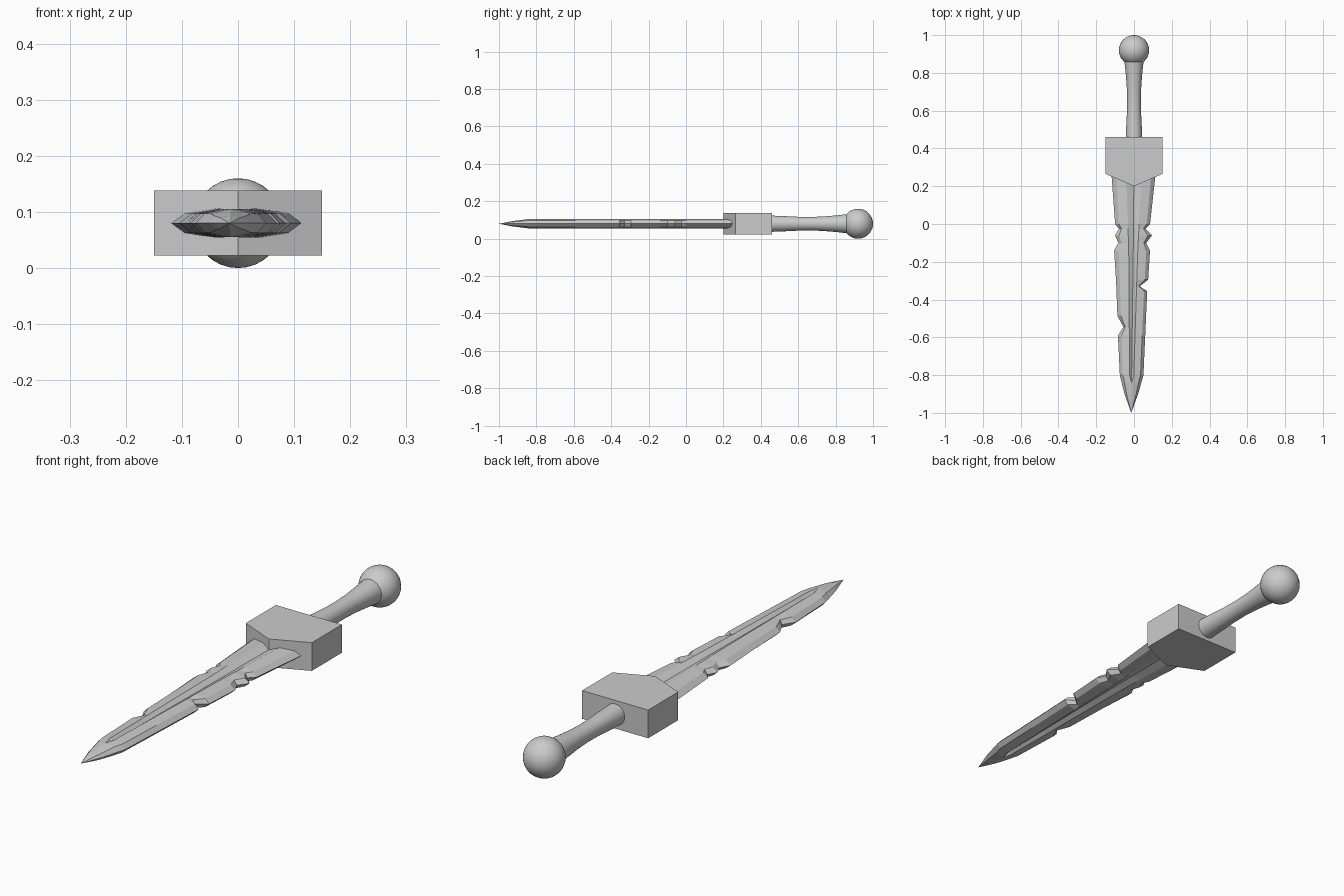
import bpy, bmesh, math

cube = bpy.data.objects.get("Cube")
if cube:
    bpy.data.objects.remove(cube)

MID = 0.08  # height of the weapon's centre line

steel = bpy.data.materials.new("grey_steel")
steel.use_nodes = True
colour = (0.6, 0.6, 0.6, 1)
steel.diffuse_color = colour
steel.node_tree.nodes["Principled BSDF"].inputs["Base Color"].default_value = colour


def finish(name, bm, smooth=False):
    """Turn a bmesh into a named, coloured object."""
    bmesh.ops.remove_doubles(bm, verts=bm.verts, dist=0.0003)
    bmesh.ops.recalc_face_normals(bm, faces=bm.faces)
    mesh = bpy.data.meshes.new(name)
    bm.to_mesh(mesh)
    bm.free()
    mesh.materials.append(steel)
    obj = bpy.data.objects.new(name, mesh)
    bpy.context.collection.objects.link(obj)
    if smooth:
        bpy.ops.object.select_all(action='DESELECT')
        obj.select_set(True)
        bpy.context.view_layer.objects.active = obj
        bpy.ops.object.shade_smooth_by_angle(angle=math.radians(40))
    return obj


def loft(rings):
    """Skin a list of equal rings and cap both ends."""
    bm = bmesh.new()
    loops = [[bm.verts.new(p) for p in ring] for ring in rings]
    n = len(loops[0])
    for a, b in zip(loops, loops[1:]):
        for i in range(n):
            j = (i + 1) % n
            bm.faces.new((a[i], a[j], b[j], b[i]))
    bm.faces.new(loops[0])
    bm.faces.new(loops[-1])
    return bm


def sample(points, y):
    """Linear interpolation along a list of (y, value), y falling."""
    for (y0, v0), (y1, v1) in zip(points, points[1:]):
        if y1 <= y <= y0:
            return v0 + (v1 - v0) * (y0 - y) / (y0 - y1)
    return points[-1][1]


# Blade: notched left and right edges, bevelled faces and a central groove
right_edge = [(0.3, -0.122), (0, -0.1), (-0.025, -0.08), (-0.06, -0.1),
              (-0.1, -0.083), (-0.14, -0.105), (-0.3, -0.095), (-0.485, -0.088),
              (-0.52, -0.07), (-0.545, -0.055), (-0.59, -0.085), (-0.8, -0.075),
              (-0.9, -0.05), (-1, -0.015)]
left_edge = [(0.3, 0.118), (0, 0.085), (-0.025, 0.06), (-0.06, 0.095),
             (-0.1, 0.065), (-0.14, 0.085), (-0.295, 0.075), (-0.33, 0.03),
             (-0.355, 0.07), (-0.8, 0.05), (-0.9, 0.022), (-1, -0.015)]
groove = [(0.3, 0.042), (-0.14, 0.024), (-0.8, 0.011), (-0.84, 0.001), (-1, 0)]
depth = [(0.3, 0.013), (-0.8, 0.011), (-0.84, 0), (-1, 0)]
thickness = [(0.3, 0.026), (-0.84, 0.025), (-0.93, 0.014), (-1, 0)]
centre = [(0.3, 0), (-0.14, -0.004), (-1, -0.015)]


def blade_ring(y):
    r, l, c = (sample(t, y) for t in (right_edge, left_edge, centre))
    g, d, h = (sample(t, y) for t in (groove, depth, thickness))
    rg, lg = c - g, c + g
    upper = [(r, 0), (rg + 0.7 * (r - rg), h * 0.68), (rg, h), (c, h - d),
             (lg, h), (lg + 0.7 * (l - lg), h * 0.68), (l, 0)]
    lower = [(x, -z) for x, z in upper[-2:0:-1]]
    return [(x, y, MID + z) for x, z in upper + lower]


stations = sorted({y for t in (right_edge, left_edge, groove, thickness) for y, _ in t})
finish("blade", loft([blade_ring(y) for y in stations]))

# Guard: block with a shallow point toward the blade
outline = [(-0.15, 0.46), (-0.15, 0.265), (0, 0.2), (0.15, 0.265), (0.15, 0.46)]
finish("guard", loft([[(x, y, z) for x, y in outline] for z in (0.022, 0.138)]))

# Grip: round handle, waisted in the middle
grip = [(0.44, 0.044), (0.52, 0.041), (0.6, 0.037), (0.67, 0.036),
        (0.74, 0.039), (0.81, 0.045), (0.86, 0.051), (0.9, 0.053)]
SIDES = 32
angles = [2 * math.pi * i / SIDES for i in range(SIDES)]
finish("grip", loft([[(r * math.cos(a), y, MID + r * math.sin(a)) for a in angles]
                     for y, r in grip]), smooth=True)

# Pommel: ball at the end of the grip
bm = bmesh.new()
bmesh.ops.create_uvsphere(bm, u_segments=32, v_segments=16, radius=0.08)
bmesh.ops.translate(bm, verts=bm.verts, vec=(0, 0.92, MID))
finish("pommel", bm, smooth=True)
